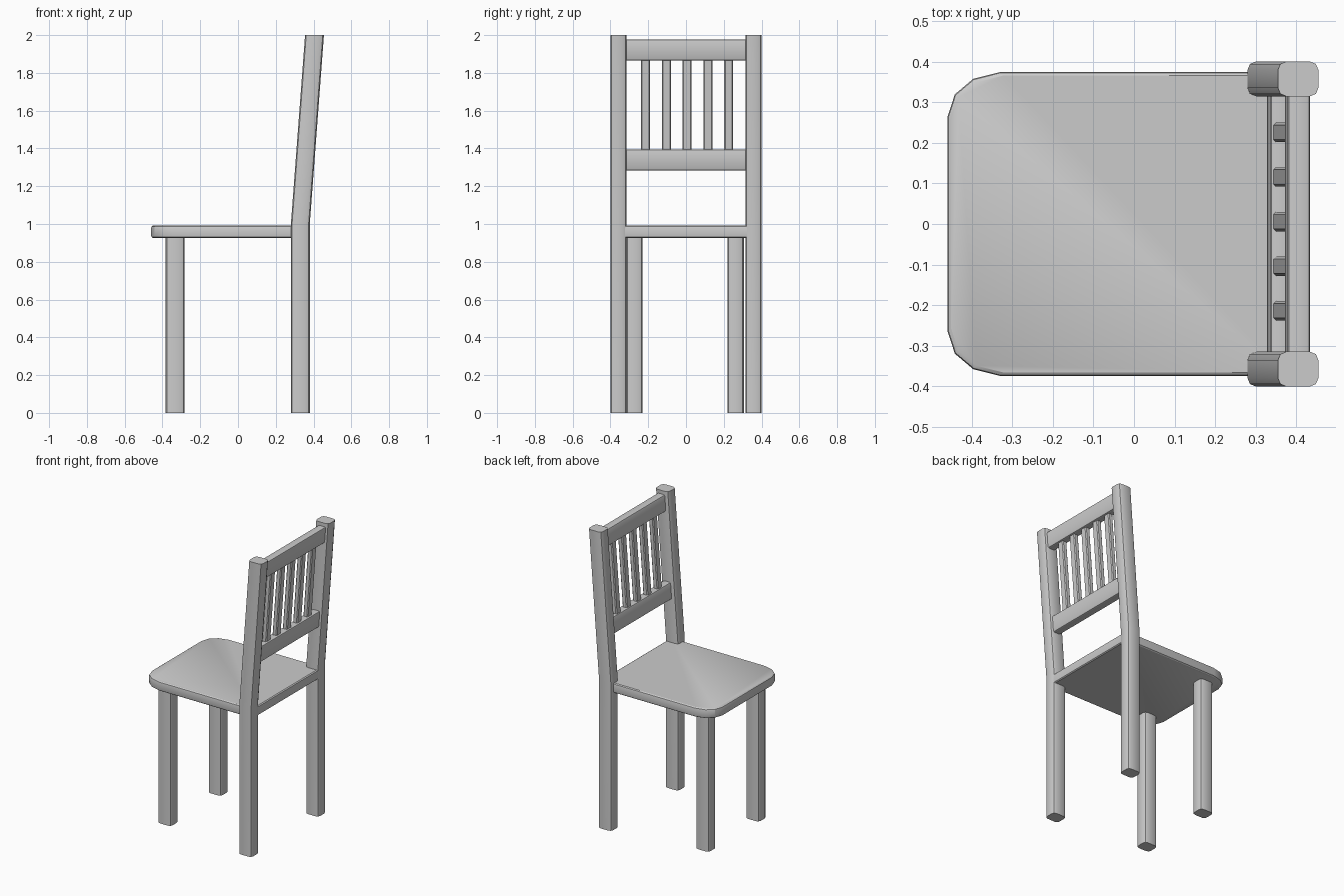
import bpy, bmesh, math
from mathutils import Vector

if "Cube" in bpy.data.objects:
    bpy.data.objects.remove(bpy.data.objects["Cube"])


def lean(z):
    """Centre x of the backrest at height z: upright to z=1, then leaning back."""
    return 0.33 + 0.075 * max(0.0, z - 1.0)


def rounded_rect(w, h, r, steps=2):
    """Rounded rectangle outline, centred on the origin."""
    pts = []
    for k, (sx, sy) in enumerate([(1, 1), (-1, 1), (-1, -1), (1, -1)]):
        for i in range(steps + 1):
            a = math.radians(90 * k + 90 * i / steps)
            pts.append((sx * (w / 2 - r) + r * math.cos(a),
                        sy * (h / 2 - r) + r * math.sin(a)))
    return pts


def loft(name, rings):
    """Closed solid through a list of matching point rings."""
    bm = bmesh.new()
    loops = [[bm.verts.new(p) for p in ring] for ring in rings]
    n = len(loops[0])
    for a, b in zip(loops, loops[1:]):
        for i in range(n):
            j = (i + 1) % n
            bm.faces.new((a[i], a[j], b[j], b[i]))
    bm.faces.new(loops[0][::-1])
    bm.faces.new(loops[-1])
    bmesh.ops.recalc_face_normals(bm, faces=bm.faces[:])
    mesh = bpy.data.meshes.new(name)
    bm.to_mesh(mesh)
    bm.free()
    ob = bpy.data.objects.new(name, mesh)
    bpy.context.collection.objects.link(ob)
    bpy.ops.object.select_all(action='DESELECT')
    ob.select_set(True)
    bpy.context.view_layer.objects.active = ob
    bpy.ops.object.shade_smooth_by_angle(angle=math.radians(30))
    return ob


def post(name, section, y, path):
    """Vertical post; path lists (centre x, z)."""
    return loft(name, [[(cx + u, y + v, z) for u, v in section] for cx, z in path])


def rail(name, z0, z1, depth, half_len):
    """Cross rail following the slope of the backrest."""
    zc = (z0 + z1) / 2
    sec = rounded_rect(depth, z1 - z0, 0.01)
    return loft(name, [[(lean(zc + v) + 0.004 + u, y, zc + v) for u, v in sec]
                       for y in (-half_len, half_len)])


# Seat: rounded front corners, square back corners, softened rim
half = [(0.375, 0.375), (-0.33, 0.375), (-0.397, 0.358), (-0.442, 0.32), (-0.46, 0.265)]
outline = half + [(x, -y) for x, y in reversed(half)]


def seat_ring(inset, z):
    c, hx, hy = -0.0425, 0.4175, 0.375
    return [(c + (x - c) * (1 - inset / hx), y * (1 - inset / hy), z) for x, y in outline]


loft("seat", [seat_ring(i, z) for i, z in
              [(0.009, 0.926), (0.002, 0.931), (0, 0.938),
               (0, 0.978), (0.002, 0.986), (0.009, 0.991)]])

# Legs
leg_section = rounded_rect(0.10, 0.086, 0.021)
for side, y in (("left", -0.273), ("right", 0.263)):
    post("front_leg_" + side, leg_section, y, [(-0.333, 0), (-0.333, 0.95)])
for side, s in (("left", -1), ("right", 1)):
    post("back_leg_" + side, leg_section, s * 0.358,
         [(0.33, 0), (lean(1), 1), (lean(2), 2)])

# Backrest rails
rail("lower_rail", 1.283, 1.395, 0.055, 0.335)
rail("top_rail", 1.865, 1.976, 0.055, 0.335)

# Backrest slats
slat_section = rounded_rect(0.034, 0.048, 0.006, 1)
for i in range(5):
    post(f"slat_{i + 1}", slat_section, -0.214 + 0.11 * i,
         [(lean(z) + 0.002, z) for z in (1.38, 1.88)])
